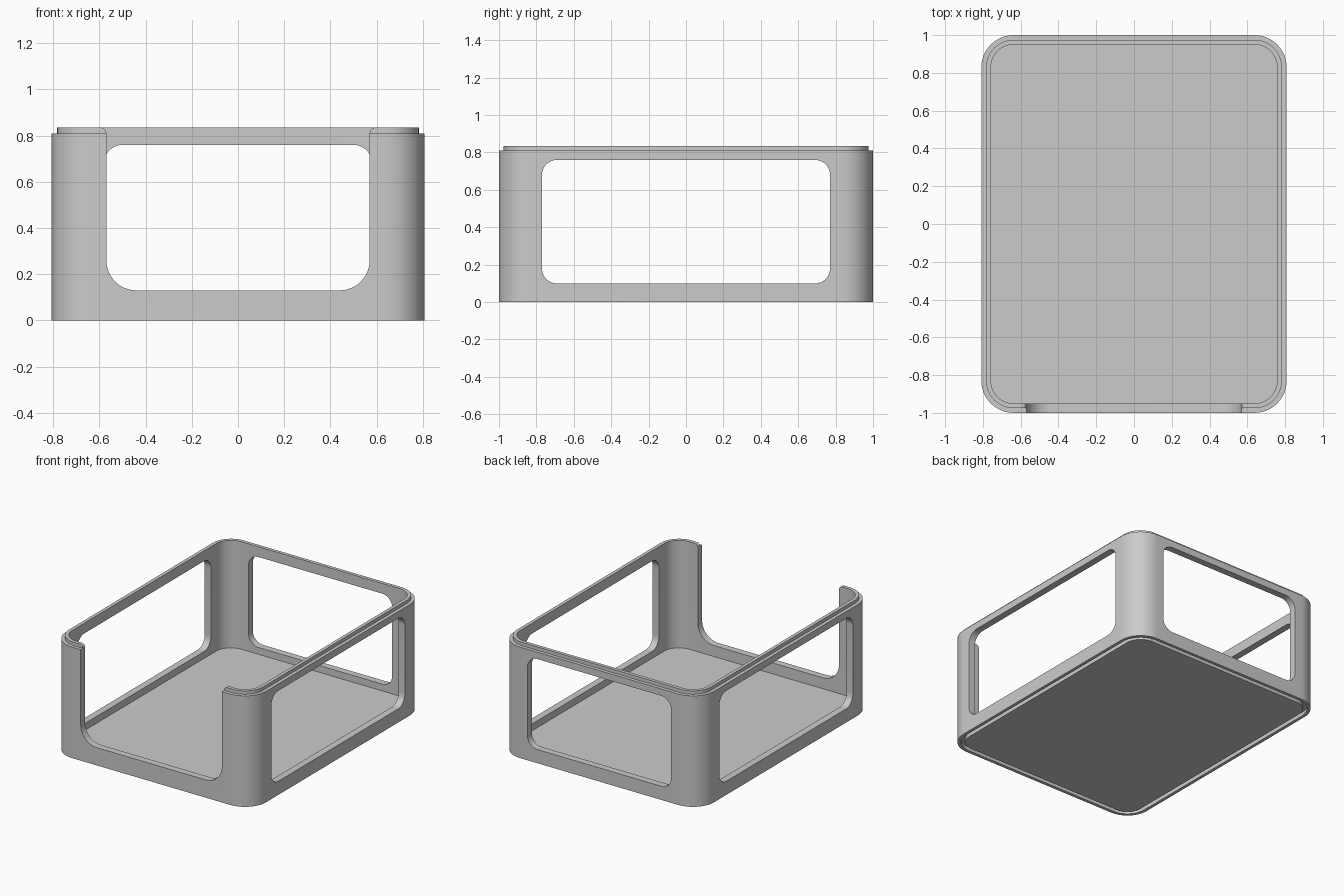
import bpy, bmesh
from math import cos, sin, pi
from mathutils import Vector

if "Cube" in bpy.data.objects:
    bpy.data.objects.remove(bpy.data.objects["Cube"])

HALF_X, HALF_Y, CORNER = 0.808, 1.0, 0.17
WALL, LIP, RIM_Z, TOP_Z = 0.05, 0.025, 0.81, 0.835
FLOOR_Z, GROOVE_Z, GAP = 0.05, 0.027, 0.002

grey = bpy.data.materials.new("light grey plastic")
grey.use_nodes = True
COLOUR = (0.6, 0.6, 0.6, 1)
grey.diffuse_color = COLOUR
grey.node_tree.nodes["Principled BSDF"].inputs["Base Color"].default_value = COLOUR


def arc(cx, cy, r, start, end, steps=12):
    angles = [start + (end - start) * i / steps for i in range(steps + 1)]
    return [(cx + r * cos(a), cy + r * sin(a)) for a in angles]


def rounded_rect(x0, x1, y0, y1, r):
    """Counter-clockwise outline with round corners."""
    centres = [(x1 - r, y1 - r), (x0 + r, y1 - r), (x0 + r, y0 + r), (x1 - r, y0 + r)]
    points = []
    for i, (cx, cy) in enumerate(centres):
        points += arc(cx, cy, r, i * pi / 2, (i + 1) * pi / 2)
    return points


def loft(name, rings):
    """Skin a stack of matching rings and cap both ends."""
    bm = bmesh.new()
    loops = [[bm.verts.new(p) for p in ring] for ring in rings]
    for a, b in zip(loops, loops[1:]):
        for i in range(len(a)):
            j = (i + 1) % len(a)
            bm.faces.new((a[i], a[j], b[j], b[i]))
    bm.faces.new(loops[0])
    bm.faces.new(loops[-1])
    bmesh.ops.recalc_face_normals(bm, faces=bm.faces)
    mesh = bpy.data.meshes.new(name)
    bm.to_mesh(mesh)
    bm.free()
    mesh.materials.append(grey)
    obj = bpy.data.objects.new(name, mesh)
    bpy.context.collection.objects.link(obj)
    return obj


def cutter(name, outline, axis, start, end):
    """Prism of an upright outline, pushed along x or y."""
    def place(d):
        return [Vector((d, u, z)) if axis == "x" else Vector((u, d, z)) for u, z in outline]
    obj = loft(name, [place(start), place(end)])
    obj.hide_render = True
    return obj


# Bin shell: underside, stacking groove, outer wall, stacking lip, inner wall, floor
section = [(WALL + GAP, 0), (WALL + GAP, GROOVE_Z), (LIP - GAP, GROOVE_Z), (LIP - GAP, 0),
           (0, 0), (0, RIM_Z), (LIP, RIM_Z), (LIP, TOP_Z), (WALL, TOP_Z), (WALL, FLOOR_Z)]
rings = []
for inset, z in section:
    x, y = HALF_X - inset, HALF_Y - inset
    rings.append([(px, py, z) for px, py in rounded_rect(-x, x, -y, y, CORNER - inset)])
bin_shell = loft("bin_shell", rings)

# Side and back windows
side_cut = cutter("side_window_cutter", rounded_rect(-0.77, 0.77, 0.10, 0.76, 0.08), "x", -1, 1)
back_cut = cutter("back_window_cutter", rounded_rect(-0.58, 0.58, 0.10, 0.76, 0.08), "y", 0.9, 1.1)

# Front opening: round lower corners, eased upper ends
w, low, r = 0.57, 0.13, 0.13
right_half = arc(w - r, low + r, r, -pi / 2, 0) + arc(w + LIP, RIM_Z, LIP, pi, pi / 2, 6)
right_half.append((w + LIP, 1))
outline = right_half + [(-u, z) for u, z in reversed(right_half)]
front_cut = cutter("front_opening_cutter", outline, "y", -1.1, -0.9)

# Cut the openings
bpy.ops.object.select_all(action="DESELECT")
bpy.context.view_layer.objects.active = bin_shell
bin_shell.select_set(True)
for tool in (side_cut, back_cut, front_cut):
    mod = bin_shell.modifiers.new(tool.name, "BOOLEAN")
    mod.operation, mod.solver, mod.object = "DIFFERENCE", "EXACT", tool
    bpy.ops.object.modifier_apply(modifier=mod.name)
    bpy.data.objects.remove(tool)
bpy.ops.object.shade_smooth_by_angle(angle=pi / 6)
